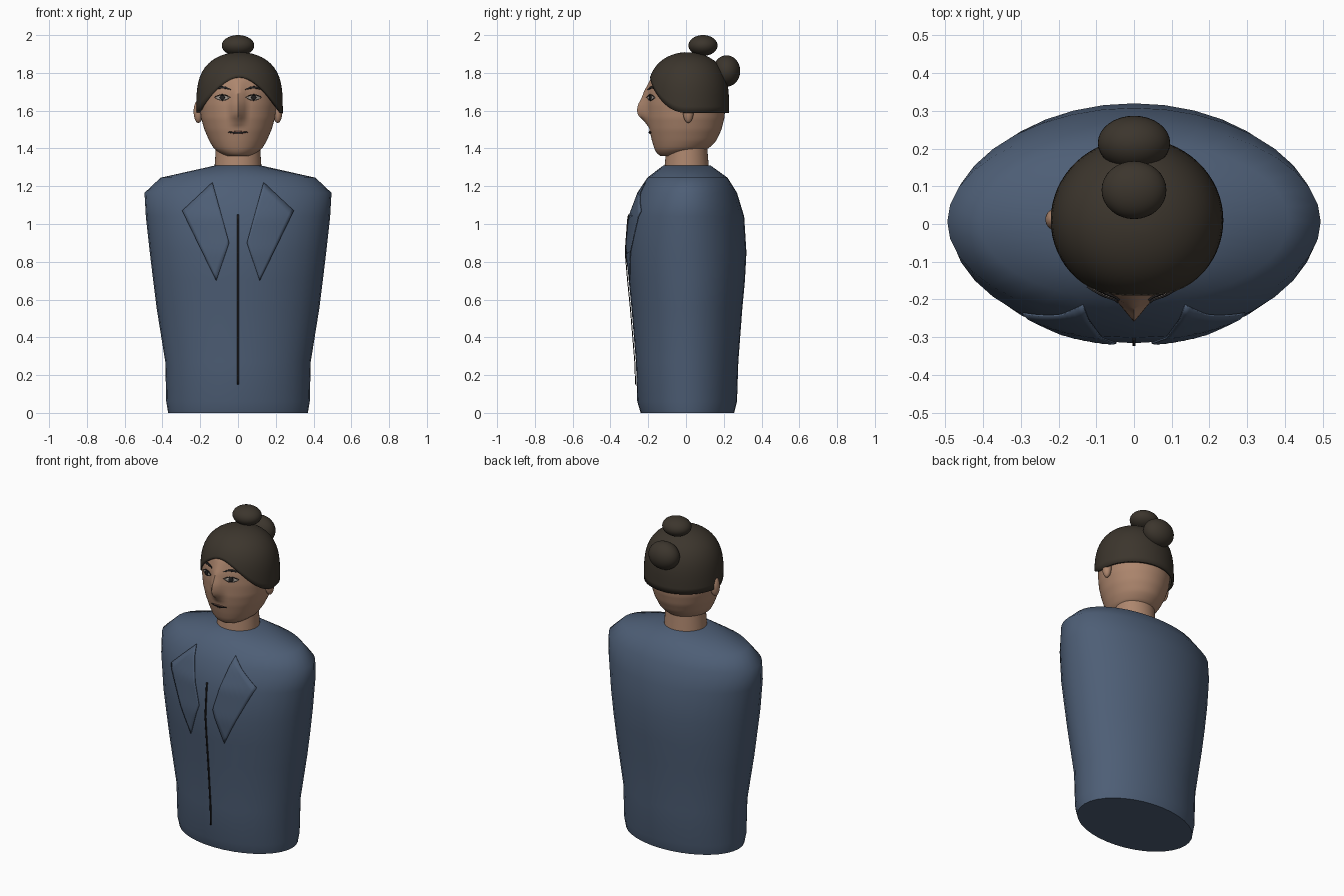
import bpy, bmesh, math
from mathutils import Matrix

if "Cube" in bpy.data.objects:
    bpy.data.objects.remove(bpy.data.objects["Cube"])


def material(name, rgb):
    m = bpy.data.materials.new(name)
    m.use_nodes = True
    m.diffuse_color = (*rgb, 1)
    bsdf = m.node_tree.nodes["Principled BSDF"]
    bsdf.inputs["Base Color"].default_value = (*rgb, 1)
    bsdf.inputs["Roughness"].default_value = 0.8
    return m


SKIN = material("skin", (0.42, 0.24, 0.155))
CLOTH = material("blue cloth", (0.075, 0.112, 0.18))
HAIR = material("dark brown hair", (0.045, 0.036, 0.026))
DARK = material("near black", (0.018, 0.016, 0.016))
WHITE = material("eye white", (0.36, 0.31, 0.27))
LIP = material("lip brown", (0.22, 0.1, 0.075))


def finish(name, bm, mat, thickness=0.0, offset=0.0, fix_normals=True):
    if fix_normals:
        bmesh.ops.recalc_face_normals(bm, faces=bm.faces)
    mesh = bpy.data.meshes.new(name)
    bm.to_mesh(mesh)
    bm.free()
    for p in mesh.polygons:
        p.use_smooth = True
    mesh.set_sharp_from_angle(angle=math.radians(50))
    mesh.materials.append(mat)
    ob = bpy.data.objects.new(name, mesh)
    bpy.context.collection.objects.link(ob)
    if thickness:
        mod = ob.modifiers.new("thickness", "SOLIDIFY")
        mod.thickness, mod.offset = thickness, offset
    return ob


def skin_rings(bm, rings, closed=True):
    """Bridge neighbouring rows of vertices with quads."""
    for a, b in zip(rings, rings[1:]):
        n = len(a)
        for i in range(n if closed else n - 1):
            j = (i + 1) % n
            bm.faces.new((a[i], a[j], b[j], b[i]))


def sample(table, z):
    """Linear lookup of the rows of a table by their first value."""
    z = min(max(z, table[0][0]), table[-1][0])
    for a, b in zip(table, table[1:]):
        if z <= b[0]:
            t = (z - a[0]) / (b[0] - a[0])
            return [p + (q - p) * t for p, q in zip(a[1:], b[1:])]


def loft(name, table, levels, segments, mat, bump=None):
    bm = bmesh.new()
    rings = []
    for z in levels:
        rx, front, back = sample(table, z)
        ring = []
        for i in range(segments):
            a = math.tau * i / segments
            x = rx * math.cos(a)
            y = (front + back) / 2 + (back - front) / 2 * math.sin(a)
            if bump and math.sin(a) < 0:
                y -= bump(x, z)
            ring.append(bm.verts.new((x, y, z)))
        rings.append(ring)
    skin_rings(bm, rings)
    bm.faces.new(rings[0])
    bm.faces.new(rings[-1])
    return finish(name, bm, mat)


def front_of(table, bump=None):
    """Return a function giving the front y of a lofted body."""
    def surface(x, z):
        rx, front, back = sample(table, z)
        k = math.sqrt(max(0, 1 - (x / rx) ** 2))
        y = (front + back) / 2 - (back - front) / 2 * k
        return y - (bump(x, z) if bump else 0)
    return surface


def patch(name, shape, surface, mat, lift, nu=12, nv=4):
    """Thin plate following a surface; shape maps u, v to x, z."""
    bm = bmesh.new()
    rows = []
    for j in range(nv + 1):
        row = []
        for i in range(nu + 1):
            x, z = shape(i / nu, j / nv)
            row.append(bm.verts.new((x, surface(x, z) - lift, z)))
        rows.append(row)
    skin_rings(bm, rows, closed=False)
    return finish(name, bm, mat, 0.005, fix_normals=False)


def lens(cx, cz, w, h, arch=0.0, power=1.0):
    def shape(u, v):
        t = 1.96 * u - 0.98
        k = 1 - t * t
        return cx + w * t, cz + arch * k + h * k ** power * (2 * v - 1)
    return shape


def ball(name, centre, radii, mat):
    bm = bmesh.new()
    bmesh.ops.create_uvsphere(bm, u_segments=32, v_segments=20, radius=1)
    bm.transform(Matrix.Translation(centre) @ Matrix.Diagonal((*radii, 1)))
    return finish(name, bm, mat)


# Torso: height, half width, front y, back y
TORSO = [(0, .37, -.24, .255), (.06, .38, -.258, .27), (.27, .385, -.265, .277),
         (.55, .43, -.288, .298), (.7, .449, -.303, .312), (.85, .467, -.316, .32),
         (1.04, .488, -.302, .308), (1.165, .495, -.258, .27),
         (1.245, .41, -.205, .22), (1.31, .12, -.12, .13)]
loft("torso", TORSO, [r[0] for r in TORSO], 36, CLOTH)
chest = front_of(TORSO)

# Jacket lapels and front closure
for side, label in ((1, "left"), (-1, "right")):
    def lapel(u, v, s=side):
        top, outer, bottom, inner = (.135, 1.22), (.295, 1.07), (.115, .70), (.047, .90)
        a = [p + (q - p) * u for p, q in zip(top, outer)]
        b = [p + (q - p) * u for p, q in zip(inner, bottom)]
        x, z = (p + (q - p) * v for p, q in zip(a, b))
        return s * x, z
    patch(label + "_lapel", lapel, chest, CLOTH, 0.005, 12, 12)
patch("front_closure", lambda u, v: (.008 * u - .004, .15 + .9 * v),
      chest, DARK, 0.006, 2, 30)

# Neck
NECK = [(1.29, .125, -.115, .122), (1.36, .12, -.108, .116), (1.44, .115, -.1, .11)]
loft("neck", NECK, [r[0] for r in NECK], 40, SKIN)

# Head with a ridge for the nose
HEAD = [(1.36, .06, -.135, .0), (1.375, .095, -.155, .06), (1.40, .128, -.168, .12),
        (1.44, .152, -.18, .16), (1.5, .178, -.194, .188), (1.56, .195, -.203, .203),
        (1.63, .204, -.205, .21), (1.70, .204, -.2, .21), (1.77, .193, -.184, .2),
        (1.82, .165, -.15, .17), (1.86, .11, -.1, .12)]
NOSE = [(1.51, 0), (1.55, .025), (1.575, .05), (1.60, .056), (1.63, .05),
        (1.67, .032), (1.72, .017), (1.78, 0)]


def nose(x, z):
    return sample(NOSE, z)[0] * max(0, 1 - abs(x) / .05)


loft("head", HEAD, [1.36 + .0125 * i for i in range(41)], 72, SKIN, nose)
face = front_of(HEAD, nose)

# Ears, eyes and brows
for s, label in ((1, "left"), (-1, "right")):
    ball(label + "_ear", (.21 * s, .012, 1.595), (.025, .028, .06), SKIN)
    cx = .083 * s
    patch(label + "_eye_white", lens(cx, 1.668, .038, .013), face, WHITE, .002)
    patch(label + "_iris", lens(cx, 1.669, .013, .013, 0, .5), face, DARK, .005)
    patch(label + "_upper_lid", lens(cx, 1.67, .042, .003, .014), face, DARK, .006)
    patch(label + "_lower_lid", lens(cx, 1.667, .036, .0015, -.013), face, DARK, .004)
    patch(label + "_brow", lens(cx, 1.711, .045, .006, .012, .6), face, DARK, .004)

# Mouth
patch("lips", lens(0, 1.484, .05, .008), face, LIP, .002)
patch("mouth_line", lens(0, 1.487, .052, .004, -.003, .5), face, DARK, .005)

# Hair cap: dome whose lower edge arches up over the forehead
bm = bmesh.new()
columns = []
for i in range(64):
    a = math.tau * i / 64
    low = .59 * max(0, -math.sin(a)) ** 2.4
    column = []
    for j in range(15):
        u = low + (1 - low) * math.sin(j / 15 * math.pi / 2)
        r = math.sqrt(1 - u ** 3.5)
        column.append(bm.verts.new((.008 + .229 * r * math.cos(a),
                                    .01 + .218 * r * math.sin(a), 1.588 + .322 * u)))
    columns.append(column)
skin_rings(bm, columns + columns[:1], closed=False)
bm.faces.new([c[-1] for c in columns])
finish("hair_cap", bm, HAIR, 0.015, -1)

# Hair buns
ball("top_bun", (0, .09, 1.945), (.086, .077, .055), HAIR)
ball("back_bun", (0, .215, 1.81), (.096, .072, .083), HAIR)
